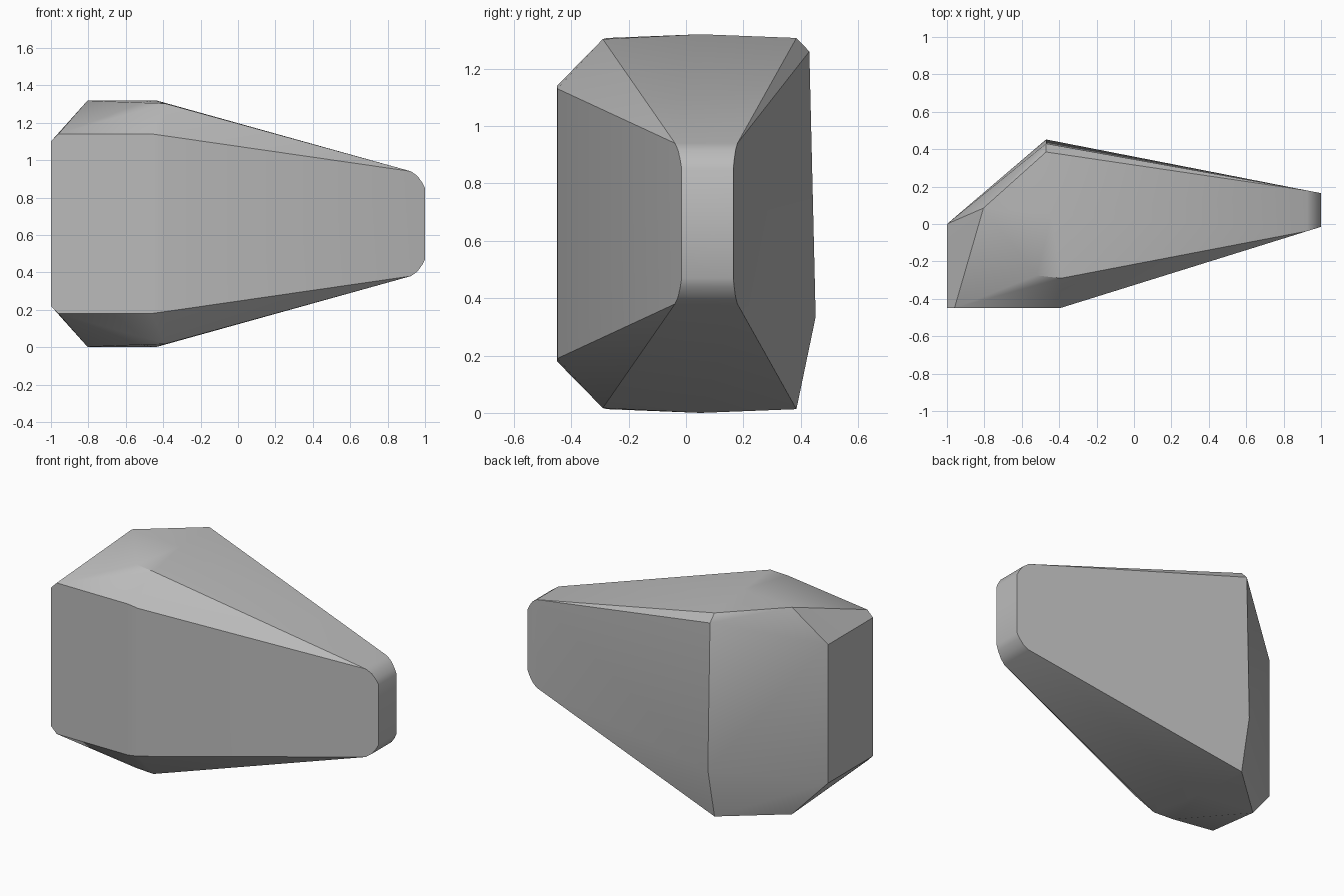
import bpy
import bmesh
import math

cube = bpy.data.objects.get("Cube")
if cube:
    bpy.data.objects.remove(cube, do_unlink=True)

HEIGHT = 1.32

# One plain stone colour
stone = bpy.data.materials.new("stone_grey")
stone.use_nodes = True
grey = (0.5, 0.5, 0.5, 1.0)
stone.diffuse_color = grey
shader = stone.node_tree.nodes["Principled BSDF"]
shader.inputs["Base Color"].default_value = grey
shader.inputs["Roughness"].default_value = 0.8

# Upper corners, repeated upside down for the lower half
blunt_end = [(-1, -0.45, 1.10), (-1, 0, 1.10), (-0.96, -0.45, 1.14)]
crown = [(-0.805, 0.085, 1.318), (-0.44, 0.05, 1.32),
         (-0.52, -0.275, 1.307), (-0.39, -0.29, 1.303), (-0.47, 0.385, 1.307)]
front_shoulder = [(-0.46, -0.45, 1.14), (-0.39, -0.448, 1.13)]

# Narrow end: the same rounded outline along both sides
narrow_end = []
for x, z in ((1, 0.85), (0.985, 0.88), (0.96, 0.915), (0.925, 0.94)):
    narrow_end += [(x, -0.015 - (1 - x) * 0.31, z),
                   (x, 0.165 + (1 - x) * 0.19, z)]

corners = []
for x, y, z in blunt_end + crown + front_shoulder + narrow_end:
    corners += [(x, y, z), (x, y, HEIGHT - z)]

# Back ridge leans, so it is not repeated
corners += [(-0.47, 0.43, 1.26), (-0.47, 0.452, 0.335)]

# Wrap the corners in a faceted skin
bm = bmesh.new()
for co in corners:
    bm.verts.new(co)
hull = bmesh.ops.convex_hull(bm, input=bm.verts[:])
loose = [v for v in bm.verts if not v.link_faces]
bmesh.ops.delete(bm, geom=loose, context="VERTS")
bmesh.ops.dissolve_limit(bm, angle_limit=math.radians(0.5),
                         verts=bm.verts[:], edges=bm.edges[:])
bmesh.ops.recalc_face_normals(bm, faces=bm.faces[:])

mesh = bpy.data.meshes.new("rock")
bm.to_mesh(mesh)
bm.free()
mesh.materials.append(stone)
rock = bpy.data.objects.new("rock", mesh)
bpy.context.collection.objects.link(rock)

# Soft shading across shallow edges, crisp on the steep ones
bpy.ops.object.select_all(action="DESELECT")
rock.select_set(True)
bpy.context.view_layer.objects.active = rock
bpy.ops.object.shade_smooth_by_angle(angle=math.radians(30))
